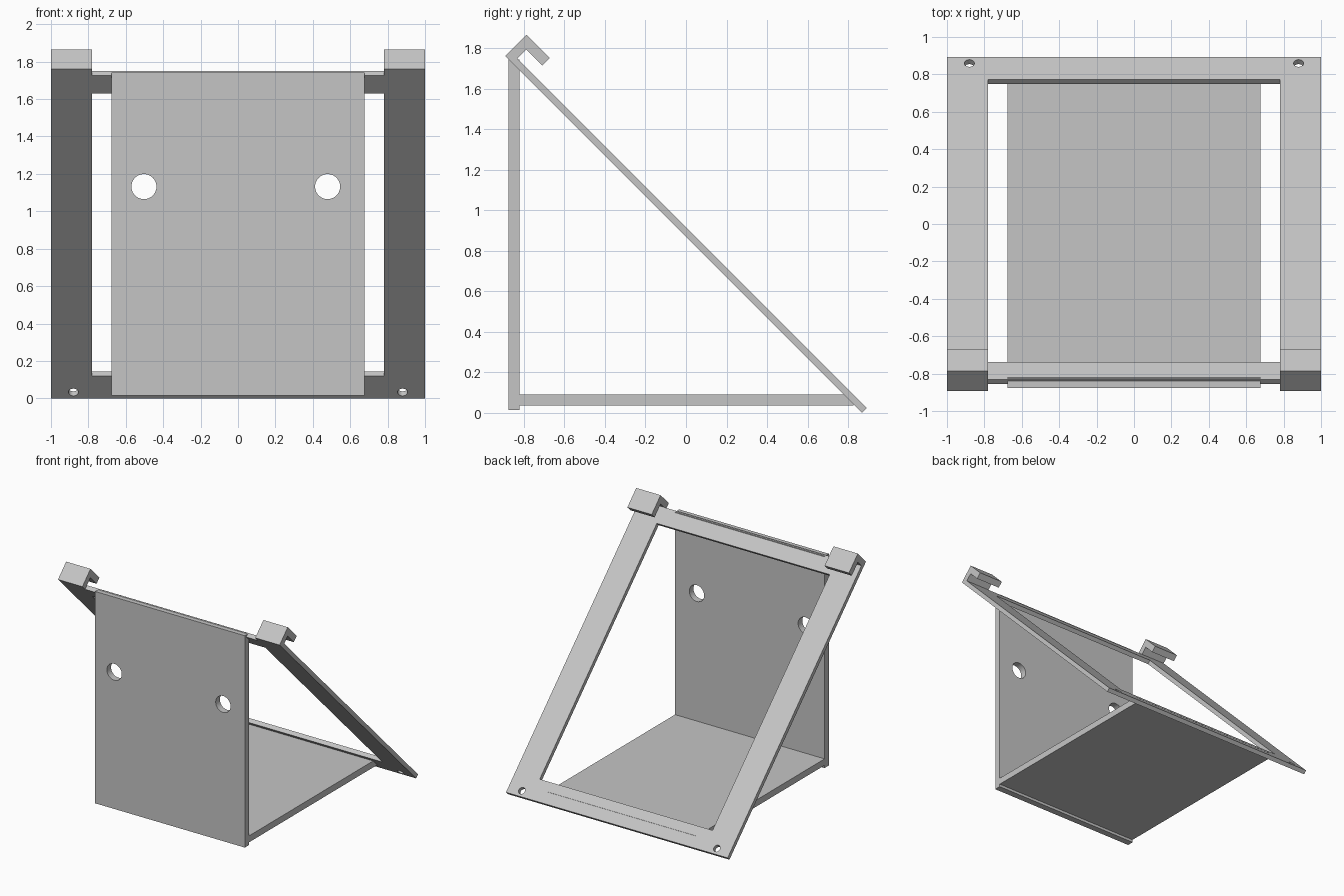
import bpy, bmesh, math
from mathutils import Matrix

cube = bpy.data.objects.get("Cube")
if cube:
    bpy.data.objects.remove(cube, do_unlink=True)

grey = bpy.data.materials.new("plain grey")
grey.use_nodes = True
colour = (0.56, 0.56, 0.56, 1)
grey.diffuse_color = colour
grey.node_tree.nodes["Principled BSDF"].inputs["Base Color"].default_value = colour

# Sloped frame space: x across, y down the slope, z out of the frame
SLOPE = Matrix.Translation((0, -0.892, 1.76)) @ Matrix.Rotation(math.radians(-45), 4, "X")
FLAT = Matrix.Identity(4)


def finish(name, bm, matrix):
    bmesh.ops.recalc_face_normals(bm, faces=bm.faces)
    mesh = bpy.data.meshes.new(name)
    bm.to_mesh(mesh)
    bm.free()
    mesh.materials.append(grey)
    obj = bpy.data.objects.new(name, mesh)
    obj.matrix_world = matrix
    bpy.context.collection.objects.link(obj)
    return obj


def extrude_x(name, profile, x0, x1, matrix=FLAT):
    """Extrude a (y, z) outline from x0 to x1."""
    bm = bmesh.new()
    face = bm.faces.new([bm.verts.new((x0, y, z)) for y, z in profile])
    result = bmesh.ops.extrude_face_region(bm, geom=[face])
    moved = [v for v in result["geom"] if isinstance(v, bmesh.types.BMVert)]
    bmesh.ops.translate(bm, verts=moved, vec=(x1 - x0, 0, 0))
    return finish(name, bm, matrix)


def box(name, x, y, z, matrix=FLAT):
    outline = [(y[0], z[0]), (y[1], z[0]), (y[1], z[1]), (y[0], z[1])]
    return extrude_x(name, outline, x[0], x[1], matrix)


def cylinder(name, radius, matrix):
    bm = bmesh.new()
    bmesh.ops.create_cone(bm, cap_ends=True, segments=40, radius1=radius,
                          radius2=radius, depth=0.3)
    return finish(name, bm, matrix)


def cut(target, cutter):
    mod = target.modifiers.new("cut", "BOOLEAN")
    mod.operation = "DIFFERENCE"
    mod.solver = "EXACT"
    mod.object = cutter
    bpy.context.view_layer.objects.active = target
    bpy.ops.object.modifier_apply(modifier=mod.name)
    bpy.data.objects.remove(cutter, do_unlink=True)


# Upright panel with two round holes
wall = box("upright_panel", (-0.675, 0.675), (-0.876, -0.822), (0.015, 1.743))
for x in (-0.503, 0.479):
    place = Matrix.Translation((x, -0.85, 1.132)) @ Matrix.Rotation(math.pi / 2, 4, "X")
    cut(wall, cylinder("hole_cutter", 0.067, place))

# Floor panel
box("floor_panel", (-0.675, 0.675), (-0.822, 0.827), (0.037, 0.09))

# Sloped open frame with two screw holes at its foot
LENGTH = 2.489
frame = box("sloped_frame", (-1, 1), (0.05, LENGTH), (0, 0.034), SLOPE)
cut(frame, box("opening_cutter", (-0.78, 0.78), (0.184, LENGTH - 0.17), (-0.1, 0.1), SLOPE))
for x in (-0.88, 0.88):
    place = SLOPE @ Matrix.Translation((x, LENGTH - 0.046, 0))
    cut(frame, cylinder("hole_cutter", 0.027, place))

# Hooks at the top corners
hook = [(0, 0), (0.05, 0), (0.05, 0.097), (0.162, 0.097), (0.162, 0.149), (0, 0.149)]
extrude_x("right_hook", hook, -1, -0.78, SLOPE)
extrude_x("left_hook", hook, 0.78, 1, SLOPE)
